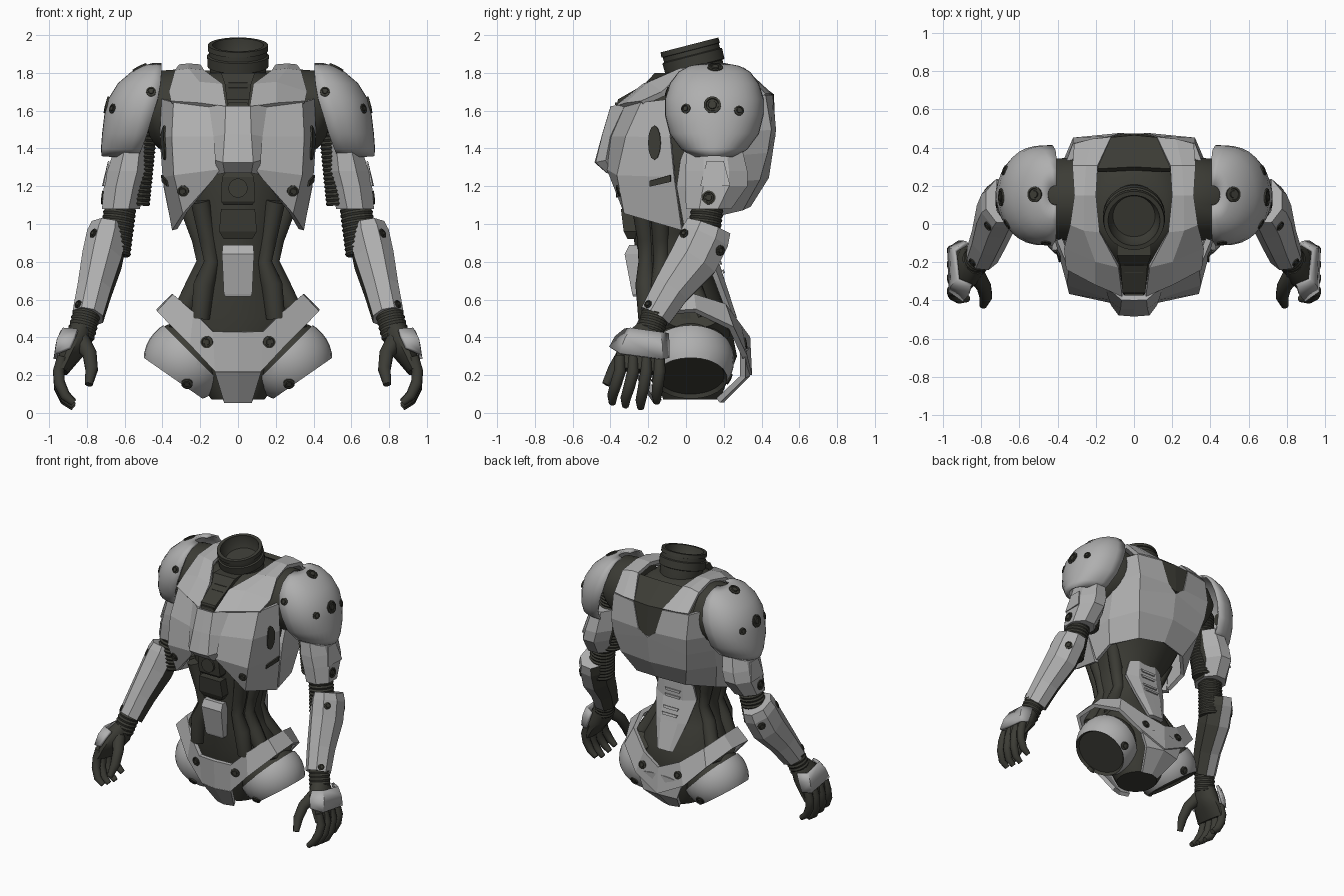
import bpy, bmesh, math
from mathutils import Vector as V

if "Cube" in bpy.data.objects:
    bpy.data.objects.remove(bpy.data.objects["Cube"])


def material(name, rgb):
    m = bpy.data.materials.new(name)
    m.diffuse_color = (*rgb, 1)
    m.use_nodes = True
    m.node_tree.nodes["Principled BSDF"].inputs["Base Color"].default_value = m.diffuse_color
    return m


LIGHT = material("light grey armour", (0.43, 0.43, 0.43))
DARK = material("dark olive frame", (0.045, 0.045, 0.036))


# ---- helpers ----
def smooth_shade(ob):
    bpy.ops.object.select_all(action='DESELECT')
    ob.select_set(True)
    bpy.context.view_layer.objects.active = ob
    bpy.ops.object.shade_smooth_by_angle(angle=math.radians(40))


def make(name, verts, faces, mat=LIGHT, mirror=True, solid=0, smooth=False, dark_rule=None):
    me = bpy.data.meshes.new(name)
    me.from_pydata([tuple(v) for v in verts], [], faces)
    bm = bmesh.new()
    bm.from_mesh(me)
    bmesh.ops.recalc_face_normals(bm, faces=bm.faces)
    bm.to_mesh(me)
    bm.free()
    me.materials.append(mat)
    me.materials.append(DARK)
    if dark_rule:
        for p in me.polygons:
            p.material_index = int(dark_rule(p))
    ob = bpy.data.objects.new(name, me)
    bpy.context.collection.objects.link(ob)
    if mirror:
        ob.modifiers.new("Mirror", 'MIRROR')
    if solid:
        s = ob.modifiers.new("Solidify", 'SOLIDIFY')
        s.thickness, s.offset = solid, 0
    if smooth:
        smooth_shade(ob)
    return ob


def grid(name, rows, solid=0.03, **kw):
    w = len(rows[0])
    faces = [(r * w + c, r * w + c + 1, (r + 1) * w + c + 1, (r + 1) * w + c)
             for r in range(len(rows) - 1) for c in range(w - 1)]
    return make(name, [p for r in rows for p in r], faces, solid=solid, **kw)


def loft(name, rings, **kw):
    n = len(rings[0])
    faces = [(r * n + i, r * n + (i + 1) % n, (r + 1) * n + (i + 1) % n, (r + 1) * n + i)
             for r in range(len(rings) - 1) for i in range(n)]
    faces += [tuple(range(n)), tuple(range((len(rings) - 1) * n, len(rings) * n))]
    return make(name, [p for r in rings for p in r], faces, **kw)


def ring(c, rx, ry, n=8, axis=(0, 0, 1)):   # rx, ry measured to the flats
    t = V(axis).normalized()
    u = (V((1, 0, 0)) - t * t.x).normalized() if abs(t.x) < 0.95 else V((0, 1, 0))
    v = t.cross(u)
    k = 1 / math.cos(math.pi / n)
    return [V(c) + u * rx * k * math.cos(a) + v * ry * k * math.sin(a)
            for a in (2 * math.pi * (i + 0.5) / n for i in range(n))]


def tube(name, path, radii, n=8, **kw):
    path = [V(p) for p in path]
    rings = []
    for i, p in enumerate(path):
        t = path[min(i + 1, len(path) - 1)] - path[max(i - 1, 0)]
        r = radii[i] if isinstance(radii, (list, tuple)) else radii
        rx, ry = r if isinstance(r, tuple) else (r, r)
        rings.append(ring(p, rx, ry, n, t))
    return loft(name, rings, **kw)


def bellows(name, a, b, ra, rb, ribs, **kw):
    k = ribs * 2
    path = [V(a).lerp(V(b), i / k) for i in range(k + 1)]
    rad = [(ra + (rb - ra) * i / k) * (1 if i % 2 else 0.92) for i in range(k + 1)]
    return tube(name, path, rad, 20, mat=DARK, **kw)


def stack(name, secs, **kw):   # box sections: z, half width, front y, back y
    return loft(name, [[(-x, f, z), (x, f, z), (x, b, z), (-x, b, z)] for z, x, f, b in secs],
                mirror=False, **kw)


# ---- dark inner frame ----
core = [(1.8, .17, -.1, .26), (1.75, .23, -.17, .34), (1.66, .33, -.24, .41), (1.5, .36, -.29, .43),
        (1.3, .36, -.31, .39), (1.12, .30, -.29, .26), (.95, .24, -.28, .12), (.8, .205, -.26, .12),
        (.66, .25, -.25, .17), (.5, .34, -.23, .23), (.3, .3, -.2, .27), (.07, .14, -.12, .18)]
loft("torso_core", [ring((0, (f + b) / 2, z), x, (b - f) / 2, 28) for z, x, f, b in core],
     mat=DARK, mirror=False, smooth=True)
for i, (x1, y1, x2, y2, x3, y3) in enumerate([(.27, -.14, .18, -.13, .31, -.12),
                                              (.2, -.24, .14, -.21, .2, -.2),
                                              (.25, .06, .16, .02, .3, .1)]):
    tube(f"waist_muscle_{i}", [(x1, y1, 1.12), (x2 + .02, y2, .92), (x2, y2, .8), (x2 + .04, y2, .68), (x3, y3, .5)],
         [.05, .045, .04, .055, .05], 10, mat=DARK, smooth=True)

# ---- neck: hollow tilted collar ----
tilt = V((0, -.25, .97))
nc = V((0, .018, 1.948))
loft("neck_collar", [ring(nc + tilt * d, r, r, 32, tilt) for d, r in
     [(-.24, .14), (-.17, .148), (-.12, .15), (-.115, .162), (-.06, .163), (-.055, .153), (-.03, .153), (-.028, .16),
      (0, .158), (0, .135), (-.05, .13), (-.09, .11)]], mat=DARK, mirror=False, smooth=True)
stack("throat_block", [(1.58, .05, -.38, -.2), (1.66, .06, -.36, -.1), (1.74, .07, -.22, 0), (1.8, .09, -.165, 0)], mat=DARK)
for i in range(5):
    z = 1.63 + i * .026
    stack(f"throat_rib_{i}", [(z, .05, -.375 + i * .04, -.1), (z + .014, .05, -.375 + i * .04, -.1)], mat=DARK)

# ---- chest armour ----
grid("chest_plate", [
    [(.14, -.31, 1.63), (.33, -.23, 1.64), (.39, -.08, 1.66)],
    [(.11, -.385, 1.46), (.34, -.31, 1.46), (.4, -.08, 1.46)],
    [(.09, -.405, 1.29), (.33, -.355, 1.26), (.385, -.06, 1.25)],
    [(.13, -.37, 1.24), (.28, -.32, 1.06), (.335, -.02, .97)]])
grid("sternum_plate", [
    [(0, -.385, 1.62), (.06, -.385, 1.62), (.145, -.31, 1.63)],
    [(0, -.43, 1.47), (.065, -.43, 1.47), (.12, -.39, 1.46)],
    [(0, -.47, 1.33), (.075, -.465, 1.33), (.11, -.415, 1.34)],
    [(0, -.41, 1.28), (.065, -.41, 1.28), (.1, -.38, 1.27)]])
grid("shoulder_strap", [
    [(.06, -.37, 1.61), (.2, -.31, 1.63), (.35, -.23, 1.64)],
    [(.08, -.22, 1.73), (.2, -.19, 1.74), (.36, -.12, 1.69)],
    [(.18, -.04, 1.8), (.26, -.03, 1.81), (.33, 0, 1.8)],
    [(.2, .15, 1.83), (.26, .15, 1.835), (.31, .15, 1.83)],
    [(.19, .3, 1.815), (.25, .3, 1.815), (.32, .3, 1.8)],
    [(.12, .445, 1.68), (.22, .435, 1.68), (.31, .41, 1.68)]])
grid("back_plate", [
    [(.12, .445, 1.68), (.31, .41, 1.68), (.36, .27, 1.68), (.37, .1, 1.66)],
    [(.07, .462, 1.5), (.31, .44, 1.5), (.39, .25, 1.48), (.38, .02, 1.46)],
    [(0, .455, 1.45), (.3, .42, 1.38), (.385, .22, 1.36), (.385, -.03, 1.34)],
    [(0, .425, 1.25), (.27, .38, 1.24), (.375, .18, 1.22), (.38, -.05, 1.2)],
    [(0, .33, 1.1), (.2, .29, 1.08), (.34, .14, 1.04), (.335, -.01, .98)]])
grid("back_neck_panel", [[(0, .29, 1.8), (.19, .28, 1.8)], [(0, .452, 1.68), (.13, .44, 1.68)],
                         [(0, .46, 1.46), (.06, .458, 1.48)]], mat=DARK)

# ---- belly ----
stack("belly_plate", [(.615, .065, -.28, -.18), (.63, .075, -.285, -.18), (.84, .085, -.325, -.2), (.89, .08, -.3, -.2)])
stack("belly_block", [(.92, .075, -.31, -.2), (.96, .1, -.33, -.2), (1.08, .09, -.345, -.2)], mat=DARK)
stack("power_cell", [(1.1, .075, -.33, -.2), (1.12, .09, -.345, -.2), (1.25, .085, -.36, -.2), (1.28, .06, -.35, -.2)], mat=DARK)
tube("power_cell_ring", [(0, -.34, 1.19), (0, -.37, 1.19)], .05, 16, mat=DARK, mirror=False)
grid("spine_plate", [[(0, .135, 1.0), (.07, .135, 1.0), (.14, .11, .98)], [(0, .14, .86), (.08, .14, .86), (.165, .1, .87)],
                     [(0, .19, .7), (.07, .19, .7), (.125, .165, .7)], [(0, .255, .5), (.04, .255, .5), (.06, .24, .5)]])

# ---- pelvis ----
grid("hip_belt", [
    [(0, -.275, .43), (0, -.27, .22)], [(.13, -.265, .43), (.12, -.25, .22)],
    [(.23, -.22, .53), (.25, -.235, .36)], [(.335, -.12, .62), (.42, -.13, .53)],
    [(.34, .04, .62), (.42, .05, .54)], [(.29, .2, .57), (.34, .24, .45)],
    [(.15, .28, .46), (.2, .31, .3)], [(0, .325, .4), (0, .335, .2)]])
grid("front_groin_plate", [[(0, -.27, .225), (.12, -.25, .225)], [(0, -.16, .06), (.07, -.14, .06)]])
grid("rear_groin_plate", [[(0, .325, .35), (.19, .3, .32)], [(0, .325, .2), (.14, .3, .19)], [(0, .19, .065), (.07, .17, .065)]])


# hip spheres: light cup cut along the belt and open for the leg, dark joint inside it
def hip_sphere(name, scale, cuts):
    bm = bmesh.new()
    bmesh.ops.create_uvsphere(bm, u_segments=28, v_segments=18, radius=scale)
    for v in bm.verts:
        v.co = V((.27 + v.co.x * .23, .025 + v.co.y * .23, .28 + v.co.z * .22))
    for co, no in cuts:
        cut = bmesh.ops.bisect_plane(bm, geom=bm.verts[:] + bm.edges[:] + bm.faces[:], plane_co=co,
                                     plane_no=no, clear_outer=True)
        rim = [e for e in cut["geom_cut"] if isinstance(e, bmesh.types.BMEdge)]
        caps = bmesh.ops.holes_fill(bm, edges=rim)["faces"]
        for f in caps:
            f.material_index = 1
    bmesh.ops.recalc_face_normals(bm, faces=bm.faces)
    bmesh.ops.inset_region(bm, faces=caps, thickness=.014, depth=-.02)
    hip = make(name, [], [], mat=LIGHT if scale == 1 else DARK)
    bm.to_mesh(hip.data)
    bm.free()
    smooth_shade(hip)


leg_cut = ((.475, 0, .275), (.57, 0, -.82))
hip_sphere("hip_cup", 1, [((.25, 0, .32), (-1, 0, 1)), leg_cut])
hip_sphere("hip_joint", .96, [((.46, 0, .28), (.57, 0, -.82))])
tube("hip_link", [(.2, .03, .42), (.34, .03, .5)], [(.1, .2), (.06, .14)], 20, mat=DARK, smooth=True)

# ---- shoulders ----
tube("shoulder_joint", [(.3, .13, 1.6), (.43, .13, 1.6), (.5, .14, 1.58)], [.22, .21, .15], 24, mat=DARK, smooth=True)
pad = [(1.36, .53, .715, .11), (1.4, .51, .718, .17), (1.48, .48, .712, .23), (1.58, .45, .70, .255),
       (1.66, .425, .68, .255), (1.74, .41, .63, .23), (1.8, .405, .56, .185), (1.83, .405, .5, .13), (1.845, .405, .45, .05)]
arc = [math.pi * i / 18 for i in range(19)]
grid("shoulder_pad", [[(xi + (xo - xi) * math.sin(t) ** .75, .15 - ry * math.cos(t), z) for t in arc]
                      for z, xi, xo, ry in pad], solid=.015, smooth=True)

# ---- arms ----
bellows("upper_arm_core", (.515, .13, 1.6), (.55, .13, 1.1), .1, .085, 22)
loft("upper_arm_armour", [ring((x, y, z), rx, ry) for x, y, z, rx, ry in
     [(.555, .15, 1.43, .09, .14), (.58, .16, 1.28, .112, .165), (.6, .16, 1.2, .11, .165), (.62, .12, 1.08, .1, .12)]],
     dark_rule=lambda p: p.normal.x < -.9)
bellows("elbow_bellows", (.615, .12, 1.14), (.66, .08, .84), .085, .092, 12)
tube("forearm_armour", [(.685, .12, .985), (.695, .1, .93), (.72, .04, .81), (.76, -.08, .65), (.795, -.165, .51)],
     [(.09, .12), (.105, .13), (.105, .13), (.09, .1), (.082, .085)], 8,
     dark_rule=lambda p: p.normal.x < -.8 or (p.normal.x < -.4 and p.normal.y > 0))
bellows("wrist", (.8, -.16, .53), (.835, -.2, .4), .075, .075, 5)

# ---- hands ----
tube("palm", [(.83, -.19, .44), (.86, -.22, .37), (.895, -.24, .3), (.93, -.25, .22)],
     [(.06, .075), (.075, .11), (.055, .13), (.03, .13)], 12, mat=DARK, smooth=True)
for i, (yk, yt, dz) in enumerate([(-.35, -.39, .025), (-.28, -.32, .01), (-.21, -.24, 0), (-.14, -.155, .03)]):
    tube(f"finger_{i}", [(.93, yk, .3), (.95, yk, .22), (.945, (yk + yt) / 2, .13 + dz),
                         (.915, yt, .065 + dz), (.87, yt, .028 + dz)],
         [.026, .03, .029, .026, .018], 10, mat=DARK, smooth=True)
tube("thumb", [(.83, -.26, .38), (.785, -.33, .31), (.775, -.38, .23), (.79, -.425, .15)],
     [.045, .037, .033, .02], 10, mat=DARK, smooth=True)
grid("hand_guard", [[(.85, -.32, .44), (.92, -.29, .445), (.935, -.14, .425), (.87, -.1, .42)],
                    [(.865, -.37, .4), (.95, -.32, .39), (.957, -.13, .36), (.89, -.095, .36)],
                    [(.89, -.4, .345), (.962, -.35, .315), (.968, -.13, .285), (.915, -.095, .29)]], solid=.02, smooth=True)

# ---- surface details placed by ray casting onto the armour ----
bpy.context.view_layer.update()
deps = bpy.context.evaluated_depsgraph_get()
SIDE, FRONT, BACK, TOP = V((-1, 0, 0)), V((0, 1, 0)), V((0, -1, 0)), V((0, 0, -1))


def hit(p, d):
    ok, loc, nor, *_ = bpy.context.scene.ray_cast(deps, V(p) - d * 2, d)
    return (loc, -nor if nor.dot(d) > 0 else nor) if ok else (V(p), -d)


bolts = []
for d, spots in [(SIDE, [(.14, 1.63, .045), (0, 1.61, .026), (.28, 1.6, .026), (.12, 1.14, .036), (-.01, .95, .025),
                         (.18, .86, .028), (-.2, .575, .022)]),
                 (FRONT, [(.46, 1.7, .026), (.29, 1.175, .03), (.165, .375, .032), (.27, .155, .03)]),
                 (BACK, [(.15, .37, .03), (.28, .18, .03)])]:
    bolts += [(hit((0, a, z) if d == SIDE else (a, 0, z), d), r) for a, z, r in spots]
bolts.append((hit((.52, .155, 1), TOP), .04))
plates = []
oval = [(0, -.165 + .033 * math.cos(a), 1.43 + .09 * math.sin(a)) for a in (math.pi * i / 6 for i in range(12))]
plates.append(("side_vent", [hit(p, SIDE) for p in oval], DARK, True))
plates.append(("side_slit", [hit((0, y, z), SIDE) for y, z in [(-.19, 1.23), (-.08, 1.26), (-.08, 1.225), (-.19, 1.2)]], DARK, True))
plates.append(("arm_facet", [hit((0, y, z), SIDE) for y, z in [(.11, 1.33), (.2, 1.33), (.23, 1.2), (.08, 1.2)]], LIGHT, True))
for i, z in enumerate([.93, .885, .8, .755]):
    plates.append((f"spine_louvre_{i}", [hit((x, 0, zz), BACK) for x, zz in
                   [(-.065, z), (.065, z), (.055, z - .018), (-.055, z - .018)]], LIGHT, False))
for name, hits, mat, mir in plates:
    make(name, [p + n * .008 for p, n in hits], [tuple(range(len(hits)))], mat=mat, mirror=mir, solid=.009)
for i, ((p, n), r) in enumerate(bolts):
    loft(f"bolt_{i}", [ring(p + n * d, k * r, k * r, 16, n) for d, k in
         [(-.02, 1), (.006, 1), (.008, .75), (.002, .7), (.002, .5), (.009, .45)]], mat=DARK)
